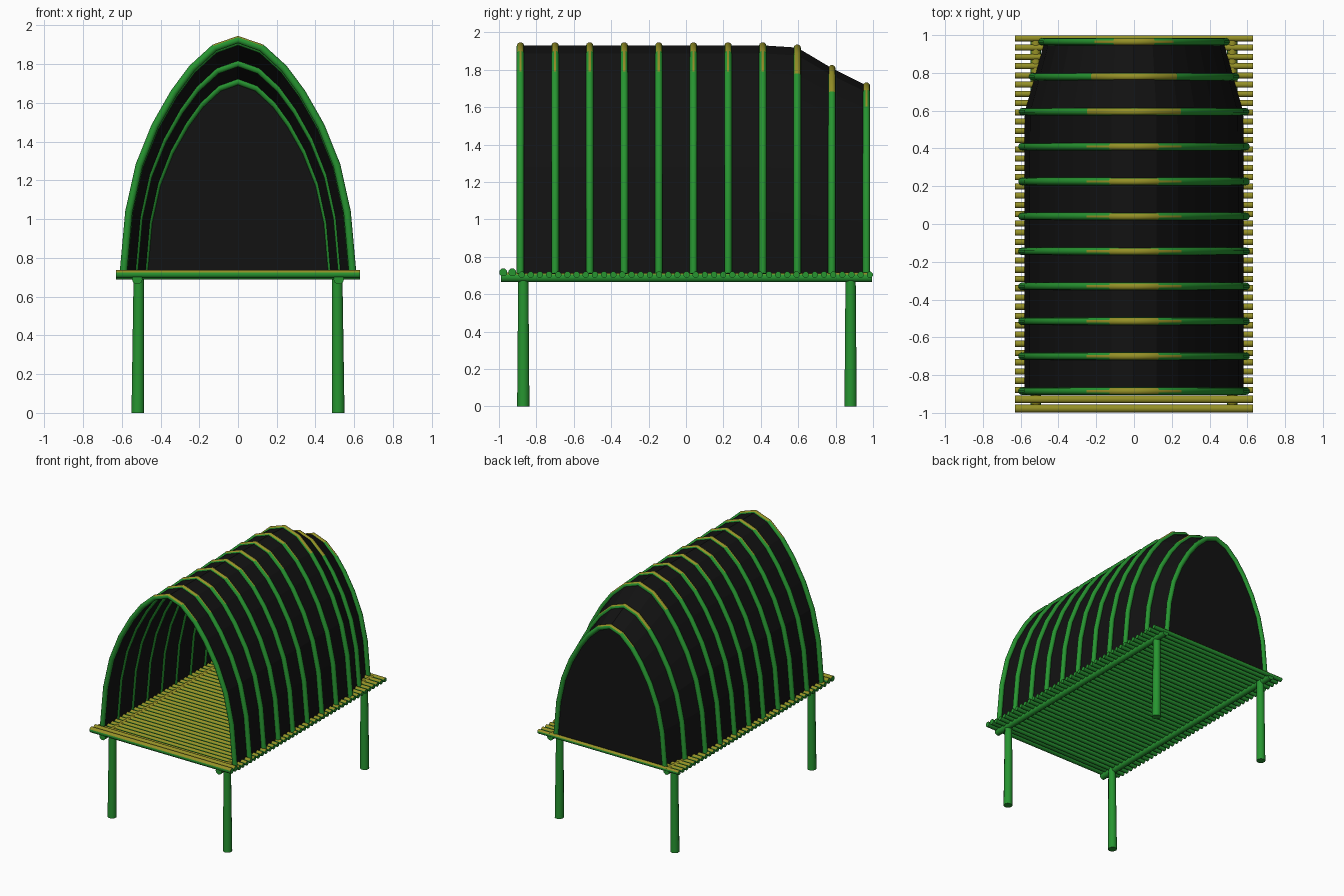
import bpy, bmesh, math
from mathutils import Vector

if "Cube" in bpy.data.objects:
    bpy.data.objects.remove(bpy.data.objects["Cube"])


def material(name, colour):
    m = bpy.data.materials.new(name)
    m.diffuse_color = (*colour, 1)
    m.use_nodes = True
    m.node_tree.nodes["Principled BSDF"].inputs["Base Color"].default_value = m.diffuse_color
    return m


GREEN = material("bamboo_green", (0.02, 0.30, 0.03))
OLIVE = material("bamboo_sunlit", (0.30, 0.28, 0.02))
BLACK = material("black_sheet", (0.006, 0.006, 0.006))


def finish(bm, name, mats, smooth=True):
    bmesh.ops.recalc_face_normals(bm, faces=bm.faces)
    for f in bm.faces:
        f.smooth = smooth and len(f.verts) == 4
        # bamboo is yellower on its upper side
        if len(mats) > 1 and f.normal.z > 0.6:
            f.material_index = 1
    me = bpy.data.meshes.new(name)
    bm.to_mesh(me)
    bm.free()
    for m in mats:
        me.materials.append(m)
    ob = bpy.data.objects.new(name, me)
    bpy.context.collection.objects.link(ob)
    return ob


def pole(name, path, radii, side, sides=10):
    """Sweep a round section along a path lying in the plane normal to side."""
    bm = bmesh.new()
    pts = [Vector(p) for p in path]
    side = Vector(side)
    rings = []
    for i, p in enumerate(pts):
        t = (pts[min(i + 1, len(pts) - 1)] - pts[max(i - 1, 0)]).normalized()
        n = t.cross(side).normalized()
        r = radii[i] if isinstance(radii, (list, tuple)) else radii
        ring = []
        for k in range(sides):
            a = 2 * math.pi * (k + 0.5) / sides
            ring.append(bm.verts.new(p + r * (math.cos(a) * n + math.sin(a) * side)))
        rings.append(ring)
    for a, b in zip(rings, rings[1:]):
        for k in range(sides):
            j = (k + 1) % sides
            bm.faces.new((a[k], a[j], b[j], b[k]))
    bm.faces.new(rings[0])
    bm.faces.new(rings[-1])
    return finish(bm, name, [GREEN, OLIVE])


# pointed arch, half profile in unit width and height
HALF = [(1, 0), (0.95, 0.27), (0.86, 0.467), (0.723, 0.633),
        (0.557, 0.775), (0.40, 0.878), (0.205, 0.965), (0, 1)]
ARCH = [(-x, z) for x, z in HALF] + HALF[-2::-1]
BASE = 0.71


def arch(half_width, top, y):
    return [(half_width * x, y, BASE + (top - BASE) * z) for x, z in ARCH]


# hoops: nine full-size stations, then shrinking at the back
stations = []
for i in range(11):
    w, top = {8: (0.59, 1.915), 9: (0.537, 1.805), 10: (0.486, 1.712)}.get(i, (0.593, 1.927))
    stations.append((w, top, -0.885 + 0.185 * i))
for i, (w, top, y) in enumerate(stations):
    pole(f"hoop_{i + 1}", arch(w, top, y), 0.02, (0, 1, 0))

# cover sheet lofted through the hoops and closed at the back
bm = bmesh.new()
rows = [[bm.verts.new(p) for p in arch(w - 0.012, top + 0.003, y)] for w, top, y in stations]
for a, b in zip(rows, rows[1:]):
    for k in range(len(a) - 1):
        bm.faces.new((a[k], a[k + 1], b[k + 1], b[k]))
bm.faces.new(rows[-1])
finish(bm, "cover_sheet", [BLACK], smooth=False)

# floor slats, the two front ones a little thicker
COUNT = 41
for i in range(COUNT):
    y = -0.977 + 1.96 * i / (COUNT - 1)
    r, z = (0.022, 0.716) if i < 2 else (0.0175, 0.704)
    pole(f"floor_slat_{i + 1}", [(-0.63, y, z), (0.63, y, z)], r, (0, 1, 0), 8)

# side rails and legs
for sx, s in ((-1, "left"), (1, "right")):
    pole(f"rail_{s}", [(0.52 * sx, -0.99, 0.69), (0.52 * sx, 0.995, 0.69)], 0.027, (1, 0, 0))
    for y, n in ((-0.87, "front"), (0.88, "back")):
        pole(f"leg_{n}_{s}", [(0.517 * sx, y, 0), (0.512 * sx, y, 0.71)],
             [0.034, 0.028], (0, 1, 0), 12)
